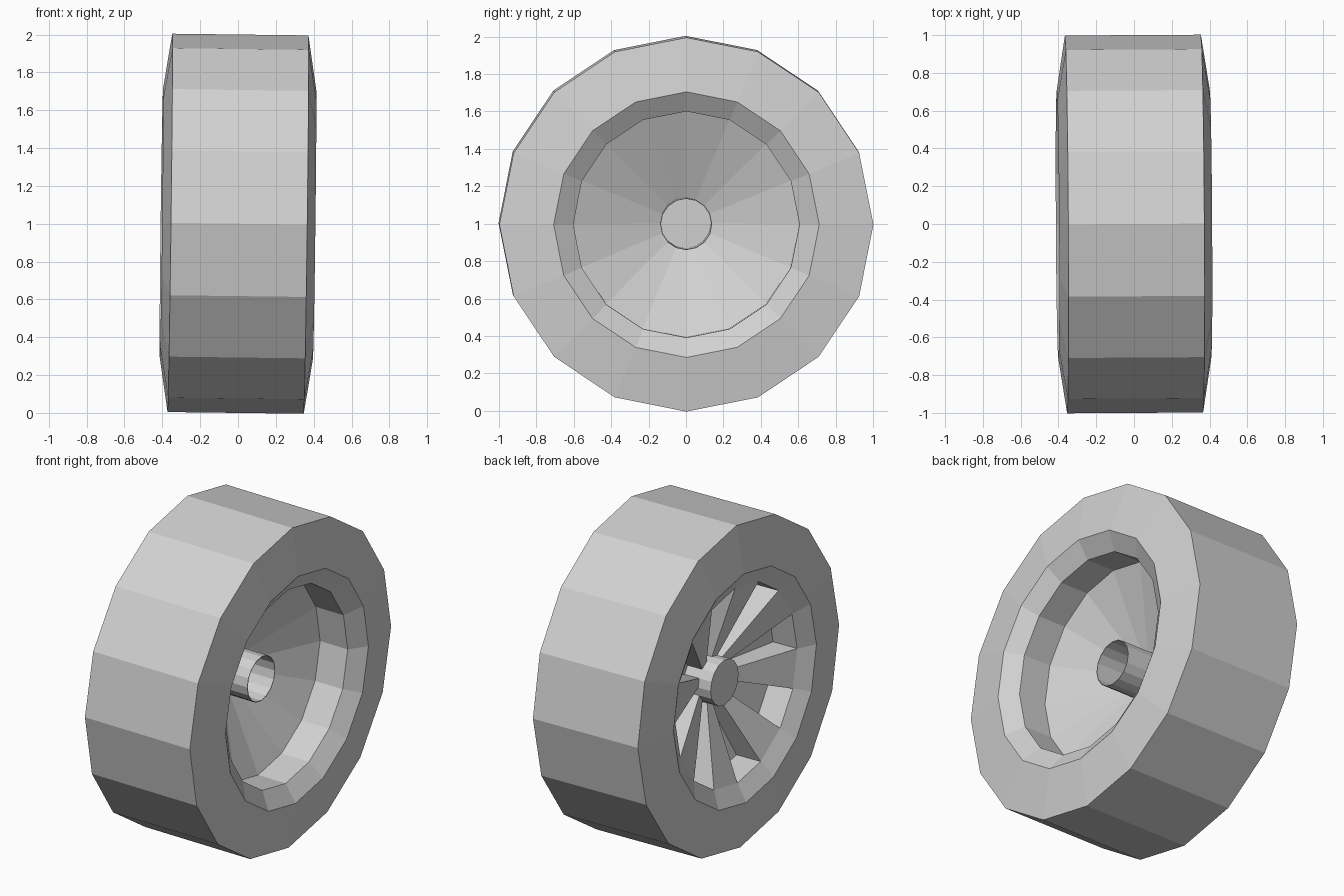
import bpy, bmesh, math
from mathutils import Matrix

SIDES = 16
TILT = (Matrix.Translation((0, 0, 1)) @ Matrix.Rotation(0.0125, 4, 'Y')
        @ Matrix.Rotation(0.006, 4, 'Z'))

if "Cube" in bpy.data.objects:
    bpy.data.objects.remove(bpy.data.objects["Cube"])

grey = bpy.data.materials.new("plain grey")
grey.use_nodes = True
grey.diffuse_color = (0.64, 0.64, 0.64, 1)
grey.node_tree.nodes["Principled BSDF"].inputs["Base Color"].default_value = grey.diffuse_color


def point(station, j):
    """A profile station (x, radius) turned to step j around the axle."""
    x, r = station
    a = 2 * math.pi * j / SIDES
    return (x, -r * math.sin(a), r * math.cos(a))


def add_face(bm, points):
    bm.faces.new([bm.verts.new(p) for p in points])


def add_strip(bm, profile, steps):
    """Sweep a profile through the given steps around the axle."""
    for p, q in zip(profile, profile[1:]):
        for j in steps:
            corners = [point(p, j), point(p, j + 1), point(q, j + 1), point(q, j)]
            if p[1] == 0:
                corners.pop(0)
            elif q[1] == 0:
                corners.pop()
            add_face(bm, corners)


def finish(bm, name):
    bmesh.ops.remove_doubles(bm, verts=bm.verts, dist=0.0005)
    mesh = bpy.data.meshes.new(name)
    bm.to_mesh(mesh)
    bm.free()
    mesh.materials.append(grey)
    obj = bpy.data.objects.new(name, mesh)
    obj.matrix_world = TILT
    bpy.context.collection.objects.link(obj)


def lathe(name, profile):
    bm = bmesh.new()
    add_strip(bm, profile, range(SIDES))
    finish(bm, name)


# Shared stations, as (x, radius)
rim_front, rim_back = (-0.345, 0.605), (-0.18, 0.605)
hub_front, hub_back = (-0.18, 0.139), (-0.08, 0.139)
bead = 0.71

# Tyre with slightly bulging sidewalls
lathe("tyre", [(-0.405, bead), (-0.36, 1), (0.36, 1), (0.405, bead)])

# Rim lips and the dished disc on the inner side
lathe("outer_rim_lip", [rim_front, (-0.405, bead)])
lathe("inner_rim_dish", [(0.405, bead), (0.335, 0.605), (0.146, 0.605), (-0.06, 0.139)])

# Hub tube, capped outside and open inside
lathe("hub", [(-0.265, 0), (-0.265, 0.139), (0.16, 0.139),
              (0.16, 0.135), (-0.255, 0.135), (-0.255, 0)])

# Eight spokes alternating with recessed openings
bm = bmesh.new()
add_strip(bm, [hub_front, rim_front], range(0, SIDES, 2))
add_strip(bm, [hub_back, rim_back, rim_front], range(1, SIDES, 2))
for j in range(SIDES):
    wall = [point(s, j) for s in (hub_front, rim_front, rim_back, hub_back)]
    add_face(bm, wall if j % 2 == 0 else wall[::-1])
finish(bm, "spokes")
